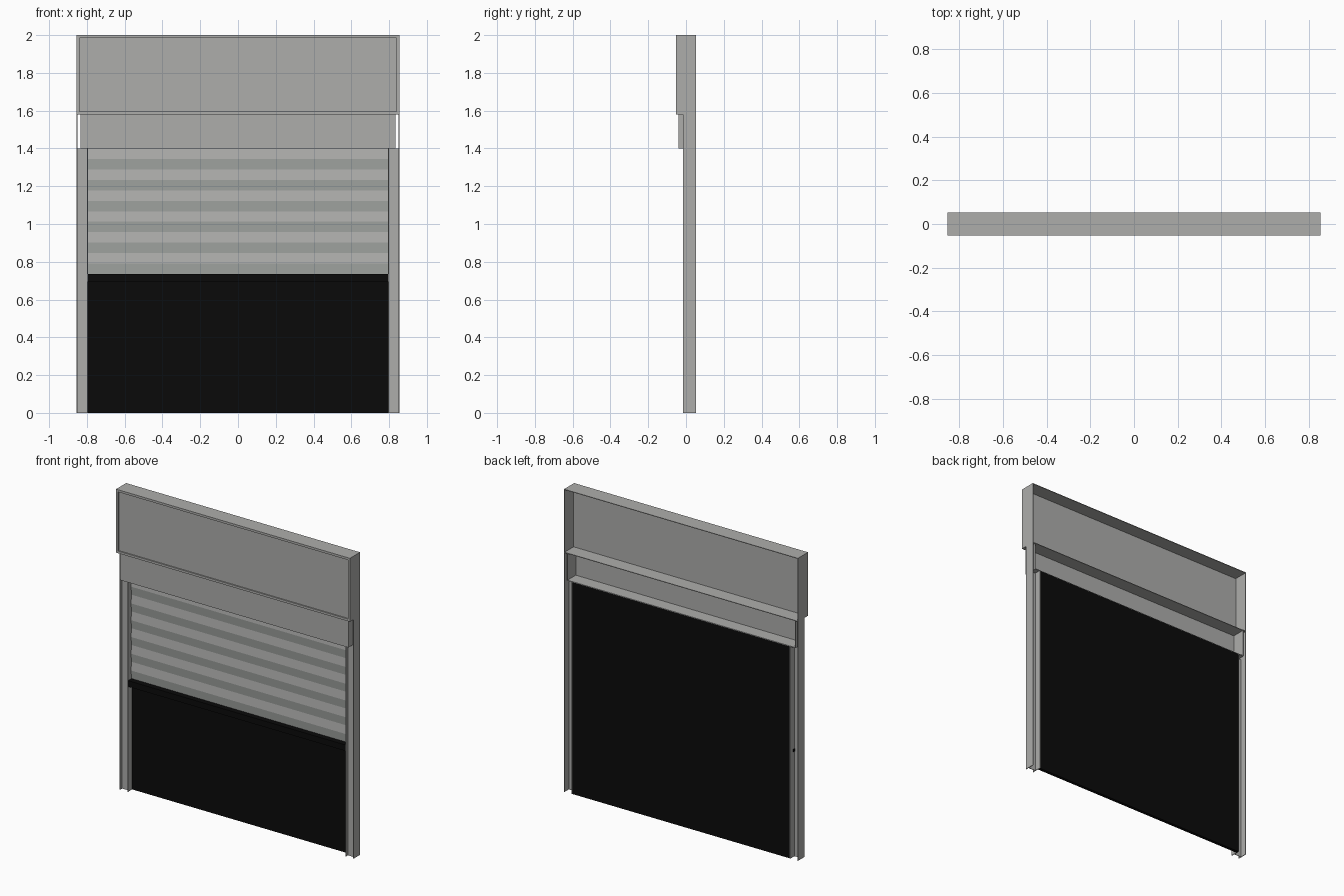
import bpy, bmesh

if "Cube" in bpy.data.objects:
    bpy.data.objects.remove(bpy.data.objects["Cube"])


def material(name, rgb):
    m = bpy.data.materials.new(name)
    m.diffuse_color = (*rgb, 1)
    m.use_nodes = True
    m.node_tree.nodes["Principled BSDF"].inputs["Base Color"].default_value = m.diffuse_color
    return m


GREY = material("painted_grey", (0.42, 0.42, 0.41))
SLAT = material("slat_grey", (0.43, 0.43, 0.42))
SLAT_DARK = material("slat_green_grey", (0.385, 0.405, 0.385))
BLACK = material("black", (0.003, 0.003, 0.003))


def make(name, bm, *mats):
    me = bpy.data.meshes.new(name)
    bm.to_mesh(me)
    bm.free()
    for m in mats:
        me.materials.append(m)
    ob = bpy.data.objects.new(name, me)
    bpy.context.collection.objects.link(ob)
    return ob


def box(name, x, y, z, mat=GREY):
    """Box from (min, max) pairs."""
    bm = bmesh.new()
    bmesh.ops.create_cube(bm, size=1)
    for v in bm.verts:
        v.co = [lo + (c + 0.5) * (hi - lo) for c, (lo, hi) in zip(v.co, (x, y, z))]
    return make(name, bm, mat)


T = 0.004                       # sheet thickness
W, BACK, FRONT = 0.855, 0.0525, -0.0525
POST_Y, MID_Y, MID_W, OPEN = -0.015, -0.04, 0.835, 0.795
Z_MID, Z_SIGN = 1.40, 1.58

# sign box: open at the back, shallow frame round a recessed panel
box("sign_panel", (-W + T, W - T), (FRONT + 0.008, FRONT + 0.011), (Z_SIGN + T, 2 - T))
box("sign_top", (-W, W), (FRONT, BACK), (2 - T, 2))
box("sign_floor", (-W, W), (FRONT, BACK), (Z_SIGN, Z_SIGN + T))
box("sign_frame_top", (-W, W), (FRONT, FRONT + 0.009), (1.985, 2))
box("sign_frame_bottom", (-W, W), (FRONT, FRONT + 0.009), (Z_SIGN, 1.595))

# roller housing: open at the back
box("housing_front", (-MID_W, MID_W), (MID_Y, MID_Y + T), (Z_MID, Z_SIGN))
box("housing_floor", (-MID_W, MID_W), (MID_Y, BACK - 0.002), (Z_MID, Z_MID + T))

for s, side in ((-1, "left"), (1, "right")):
    def span(a, b):
        return tuple(sorted((s * a, s * b)))
    box("sign_side_" + side, span(W - T, W), (FRONT, BACK), (Z_SIGN, 2))
    box("sign_frame_" + side, span(W - 0.015, W), (FRONT, FRONT + 0.009), (Z_SIGN, 2))
    box("housing_side_" + side, span(MID_W - T, MID_W), (MID_Y, BACK - 0.002), (Z_MID, Z_SIGN))
    # H-shaped guide post
    box("post_outer_wall_" + side, span(W - T, W), (POST_Y, BACK), (0, Z_SIGN))
    box("post_inner_wall_" + side, span(OPEN, OPEN + T), (POST_Y, BACK), (0, Z_MID))
    box("post_web_" + side, span(OPEN, W), (0.006, 0.009), (0, Z_MID))

# dark opening and bottom bar of the shutter
box("dark_opening", (-OPEN, OPEN), (0.03, 0.05), (0, Z_MID), BLACK)
box("shutter_bottom_bar", (-OPEN - 0.001, OPEN + 0.001), (-0.012, 0.03), (0.695, 0.735), BLACK)
box("bar_pin", (-OPEN - 0.008, -OPEN + 0.01), (0.006, 0.022), (0.695, 0.712), BLACK)

# corrugated shutter: alternate bands lean up and down
bm = bmesh.new()
N = 12
rows = []
for i in range(N + 1):
    z = Z_MID - (Z_MID - 0.735) * i / N
    y = 0.018 if i % 2 else 0.024
    rows.append([bm.verts.new((x, y, z)) for x in (-OPEN, OPEN)])
for i in range(N):
    (a, b), (c, d) = rows[i], rows[i + 1]
    f = bm.faces.new((a, c, d, b))
    f.material_index = i % 2
make("shutter_slats", bm, SLAT, SLAT_DARK)
